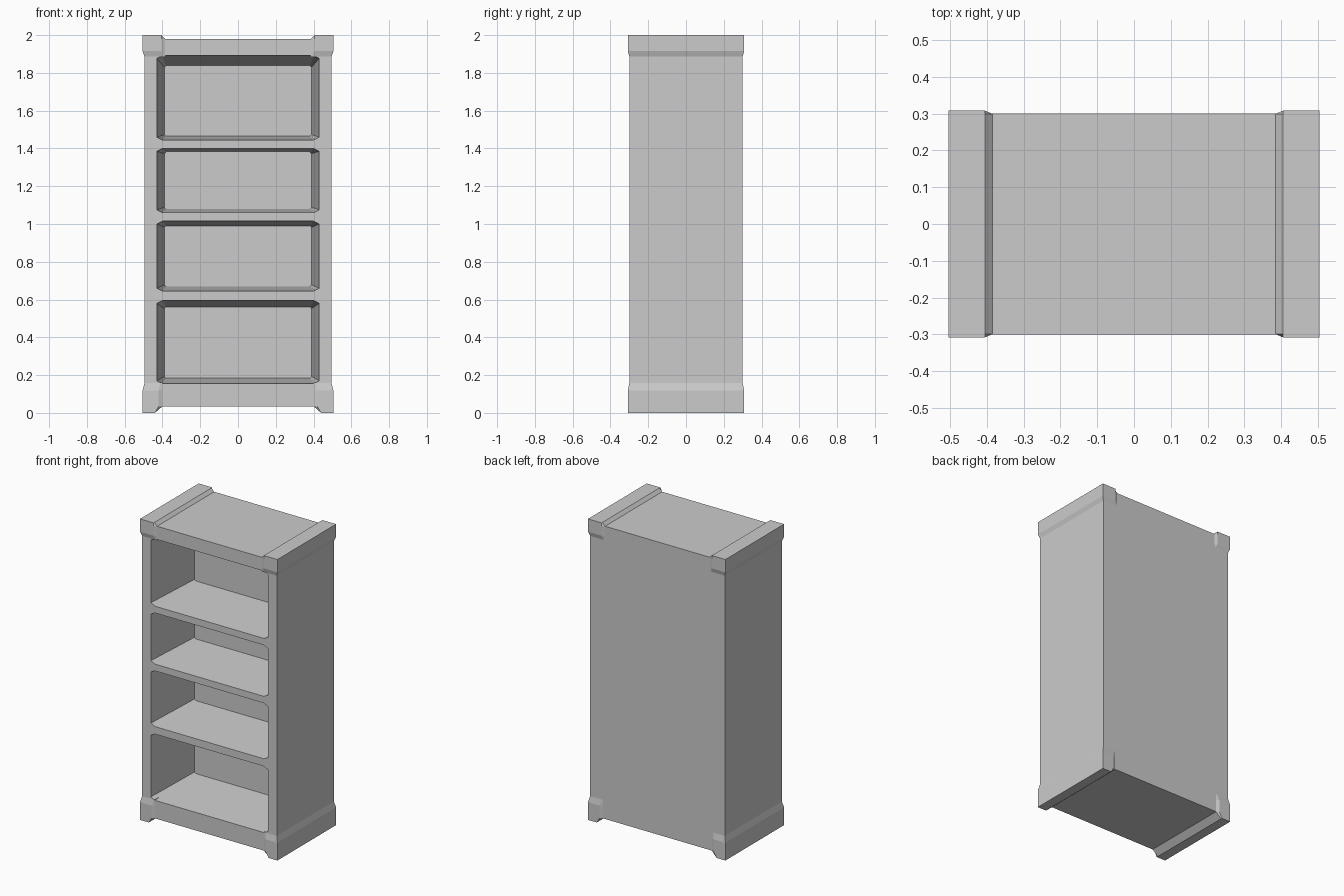
import bpy, bmesh

if "Cube" in bpy.data.objects:
    bpy.data.objects.remove(bpy.data.objects["Cube"])


def loft(name, rings):
    """Closed solid skinned through rings of equal point count."""
    bm = bmesh.new()
    loops = [[bm.verts.new(p) for p in ring] for ring in rings]
    n = len(rings[0])
    for a, b in zip(loops, loops[1:]):
        for i in range(n):
            j = (i + 1) % n
            bm.faces.new((a[i], a[j], b[j], b[i]))
    bm.faces.new(loops[0][::-1])
    bm.faces.new(loops[-1])
    bmesh.ops.remove_doubles(bm, verts=bm.verts[:], dist=1e-5)
    bmesh.ops.recalc_face_normals(bm, faces=bm.faces[:])
    mesh = bpy.data.meshes.new(name)
    bm.to_mesh(mesh)
    bm.free()
    obj = bpy.data.objects.new(name, mesh)
    bpy.context.collection.objects.link(obj)
    return obj


def clipped_rect(y, x, z0, z1, cx, cz):
    """Upright rectangle with chamfered corners."""
    return [(-x + cx, y, z0), (x - cx, y, z0), (x, y, z0 + cz), (x, y, z1 - cz),
            (x - cx, y, z1), (-x + cx, y, z1), (-x, y, z1 - cz), (-x, y, z0 + cz)]


# Cabinet body
BX, BY = 0.495, 0.30
body = loft("cabinet_body", [
    [(-BX, -BY, z), (BX, -BY, z), (BX, BY, z), (-BX, BY, z)] for z in (0.035, 1.98)])

# Four shelf bays, tapering towards the back panel
bays = [(0.155, 0.595, 0.185, 0.56), (0.645, 1.015, 0.67, 0.99),
        (1.06, 1.40, 1.08, 1.38), (1.445, 1.892, 1.465, 1.838)]
for f0, f1, b0, b1 in bays:
    cutter = loft("bay_cutter", [
        clipped_rect(-0.40, 0.43, f0, f1, 0.03, 0.015),
        clipped_rect(-0.299, 0.43, f0, f1, 0.03, 0.015),
        clipped_rect(0.10, 0.39, b0, b1, 0.008, 0.008)])
    cutter.hide_render = True
    mod = body.modifiers.new("bay", 'BOOLEAN')
    mod.operation = 'DIFFERENCE'
    mod.solver = 'EXACT'
    mod.object = cutter
    bpy.context.view_layer.objects.active = body
    bpy.ops.object.modifier_apply(modifier=mod.name)
    bpy.data.objects.remove(cutter)


def rail_ring(s, z, xo, yo, xi, d):
    """Plan outline of an end rail, its inner edges sloping back to the body."""
    pts = [(xo, -yo), (xo, yo), (xi, yo), (xi - d, 0.2995),
           (xi - d, -0.2995), (xi, -yo)]
    return [(s * x, y, z) for x, y in pts]


# Feet and top rails: z, outer x, outer y, inner x, inner slope
foot = [(0.0, 0.505, 0.308, 0.44, 0.0), (0.035, 0.505, 0.308, 0.42, 0.02),
        (0.118, 0.505, 0.308, 0.42, 0.02), (0.16, 0.4945, 0.2995, 0.41, 0.01)]
cap = [(1.885, 0.4945, 0.2995, 0.395, 0.01), (1.915, 0.505, 0.308, 0.405, 0.02),
       (1.98, 0.505, 0.308, 0.405, 0.02), (2.0, 0.505, 0.308, 0.405, 0.0)]
for side, s in (("left", -1), ("right", 1)):
    loft(side + "_foot", [rail_ring(s, *r) for r in foot])
    loft(side + "_top_rail", [rail_ring(s, *r) for r in cap])
